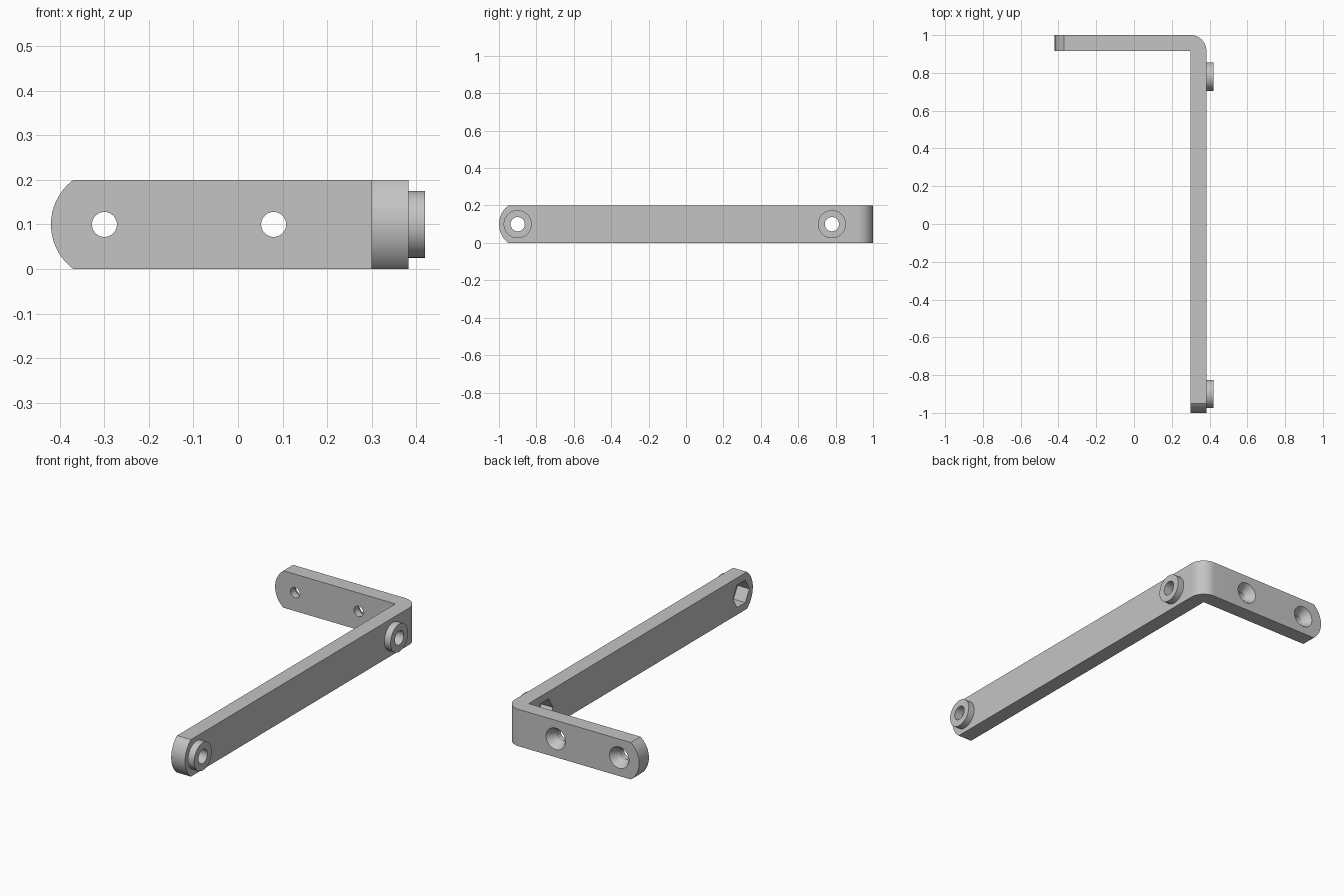
import bpy, bmesh, math
from mathutils import Matrix, Vector

cube = bpy.data.objects.get("Cube")
if cube:
    bpy.data.objects.remove(cube, do_unlink=True)

WIDTH, THICK = 0.2, 0.083
MID = WIDTH / 2
INNER_X, INNER_Y = 0.3, 1 - THICK
OUTER_X = INNER_X + THICK

metal = bpy.data.materials.new("plain grey")
metal.use_nodes = True
GREY = (0.55, 0.55, 0.55, 1)
metal.diffuse_color = GREY
metal.node_tree.nodes["Principled BSDF"].inputs["Base Color"].default_value = GREY


def finish(name, bm):
    bmesh.ops.recalc_face_normals(bm, faces=bm.faces)
    mesh = bpy.data.meshes.new(name)
    bm.to_mesh(mesh)
    bm.free()
    mesh.materials.append(metal)
    ob = bpy.data.objects.new(name, mesh)
    bpy.context.collection.objects.link(ob)
    return ob


def prism(name, points, sweep):
    """Closed outline swept along a vector."""
    bm = bmesh.new()
    face = bm.faces.new([bm.verts.new(p) for p in points])
    new = bmesh.ops.extrude_face_region(bm, geom=[face])["geom"]
    verts = [g for g in new if isinstance(g, bmesh.types.BMVert)]
    bmesh.ops.translate(bm, verts=verts, vec=sweep)
    return finish(name, bm)


def rod(name, start, end, r1, r2=None, sides=48):
    """Cylinder, cone or hexagon between two points."""
    a, b = Vector(start), Vector(end)
    turn = (b - a).to_track_quat('Z', 'Y').to_matrix().to_4x4()
    bm = bmesh.new()
    bmesh.ops.create_cone(bm, cap_ends=True, segments=sides, radius1=r1,
                          radius2=r1 if r2 is None else r2, depth=(b - a).length,
                          matrix=Matrix.Translation((a + b) / 2) @ turn)
    return finish(name, bm)


def combine(target, other, operation):
    mod = target.modifiers.new("combine", 'BOOLEAN')
    mod.operation, mod.solver, mod.object = operation, 'EXACT', other
    bpy.context.view_layer.objects.active = target
    bpy.ops.object.modifier_apply(modifier=mod.name)
    bpy.data.objects.remove(other, do_unlink=True)


def rounded_end(tip, far, radius=0.125, reach=0.12, steps=24):
    """Outline (along, z) with a curved end at tip and a square end at far."""
    limit = math.asin(reach / radius)
    angles = [limit * (2 * i / steps - 1) for i in range(steps + 1)]
    arc = [(tip + radius * (1 - math.cos(t)), MID + radius * math.sin(t)) for t in angles]
    return arc + [(far, MID + reach), (far, MID - reach)]


# L-shaped strap with a rounded outside corner
corner = [(INNER_X + THICK * math.cos(t), INNER_Y + THICK * math.sin(t))
          for t in (math.pi / 2 * i / 16 for i in range(17))]
outline = [(INNER_X, INNER_Y), (INNER_X, -1.1), (OUTER_X, -1.1)] + corner
outline += [(-0.5, 1), (-0.5, INNER_Y)]
bracket = prism("bracket", [(x, y, 0) for x, y in outline], (0, 0, WIDTH))

# Curved tips of both arms
combine(bracket, prism("long_tip", [(-1, y, z) for y, z in rounded_end(-1, 1.2)],
                       (2, 0, 0)), 'INTERSECT')
combine(bracket, prism("short_tip", [(x, -1.5, z) for x, z in rounded_end(-0.42, 0.6)],
                       (0, 3, 0)), 'INTERSECT')

# Raised bosses with a through hole and a hexagonal nut pocket
for y in (-0.9, 0.78):
    combine(bracket, rod("boss", (OUTER_X - 0.02, y, MID), (0.42, y, MID), 0.075), 'UNION')
    combine(bracket, rod("bore", (0.2, y, MID), (0.5, y, MID), 0.038), 'DIFFERENCE')
    nut = rod("nut_pocket", (-0.07, 0, 0), (0.07, 0, 0), 0.07, sides=6)
    # Turn the pocket so that its corners point along the arm
    corner_dir = nut.data.vertices[0].co
    spin = -math.atan2(corner_dir.z, corner_dir.y)
    nut.data.transform(Matrix.Translation((INNER_X, y, MID)) @ Matrix.Rotation(spin, 4, 'X'))
    combine(bracket, nut, 'DIFFERENCE')

# Countersunk screw holes in the short arm
for x in (-0.3, 0.08):
    combine(bracket, rod("screw_hole", (x, 0.8, MID), (x, 1.1, MID), 0.028), 'DIFFERENCE')
    combine(bracket, rod("countersink", (x, 0.955, MID), (x, 1.015, MID), 0.028, 0.068),
            'DIFFERENCE')

bpy.ops.object.select_all(action='DESELECT')
bracket.select_set(True)
bpy.context.view_layer.objects.active = bracket
bpy.ops.object.shade_smooth_by_angle(angle=math.radians(25))
